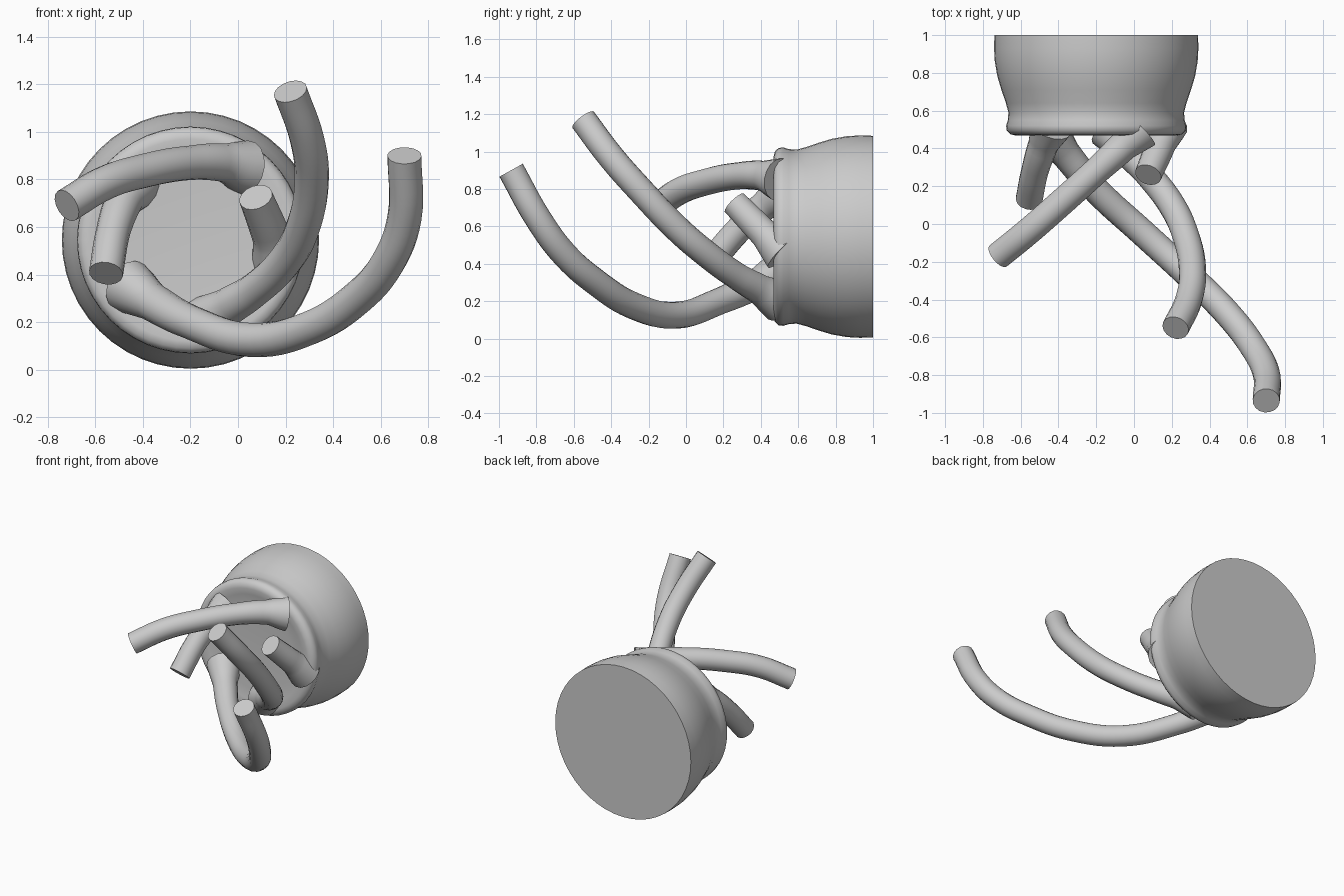
import bpy, bmesh
from math import sin, cos, pi
from mathutils import Vector

if "Cube" in bpy.data.objects:
    bpy.data.objects.remove(bpy.data.objects["Cube"])

CX, CZ = -0.20, 0.545   # body axis runs along y


def smooth(obj, angle):
    bpy.ops.object.select_all(action='DESELECT')
    obj.select_set(True)
    bpy.context.view_layer.objects.active = obj
    bpy.ops.object.shade_smooth_by_angle(angle=angle)


def lathe_y(name, profile, sides=48):
    """Spin a (radius, y) profile round the body axis and cap both ends."""
    bm = bmesh.new()
    rings = []
    for r, y in profile:
        rings.append([bm.verts.new((CX + r * cos(2 * pi * i / sides), y,
                                    CZ + r * sin(2 * pi * i / sides)))
                      for i in range(sides)])
    for a, b in zip(rings, rings[1:]):
        for i in range(sides):
            j = (i + 1) % sides
            bm.faces.new((a[i], a[j], b[j], b[i]))
    bm.faces.new(rings[0])
    bm.faces.new(rings[-1])
    bmesh.ops.recalc_face_normals(bm, faces=bm.faces)
    mesh = bpy.data.meshes.new(name)
    bm.to_mesh(mesh)
    bm.free()
    obj = bpy.data.objects.new(name, mesh)
    bpy.context.collection.objects.link(obj)
    smooth(obj, 0.8)


def tentacle(name, points, radius=0.072):
    """Round tube through the points, flared where it leaves the body."""
    curve = bpy.data.curves.new(name, 'CURVE')
    curve.dimensions = '3D'
    curve.bevel_depth = radius
    curve.bevel_resolution = 6
    curve.resolution_u = 6
    curve.use_fill_caps = True
    spline = curve.splines.new('BEZIER')
    spline.bezier_points.add(len(points) - 1)
    flare = [1.6, 1.12]
    for i, (bp, co) in enumerate(zip(spline.bezier_points, points)):
        bp.co = Vector(co)
        bp.handle_left_type = bp.handle_right_type = 'AUTO'
        bp.radius = flare[i] if i < 2 else 1.0
    obj = bpy.data.objects.new(name, curve)
    bpy.context.collection.objects.link(obj)
    bpy.ops.object.select_all(action='DESELECT')
    obj.select_set(True)
    bpy.context.view_layer.objects.active = obj
    bpy.ops.object.convert(target='MESH')
    smooth(bpy.context.object, 0.8)


# Bell-shaped body with a rolled front rim
lathe_y("body", [
    (0.30, 0.485), (0.38, 0.478), (0.425, 0.468), (0.455, 0.475),
    (0.474, 0.495), (0.477, 0.52), (0.468, 0.55), (0.465, 0.59),
    (0.478, 0.64), (0.502, 0.71), (0.523, 0.78), (0.537, 0.86),
    (0.541, 0.93), (0.539, 1.0)])

# Five curling tentacles, base to tip
tentacle("long_tentacle", [
    (-0.46, 0.50, 0.35), (-0.36, 0.37, 0.285), (-0.20, 0.18, 0.20),
    (0.05, -0.05, 0.125), (0.30, -0.28, 0.175), (0.50, -0.48, 0.30),
    (0.63, -0.65, 0.45), (0.70, -0.79, 0.64), (0.70, -0.935, 0.90)])
tentacle("raised_tentacle", [
    (-0.13, 0.50, 0.20), (-0.04, 0.39, 0.265), (0.07, 0.27, 0.335),
    (0.20, 0.10, 0.46), (0.27, -0.05, 0.59), (0.31, -0.25, 0.80),
    (0.29, -0.40, 0.97), (0.22, -0.55, 1.17)])
tentacle("upper_tentacle", [
    (0.03, 0.50, 0.85), (-0.06, 0.41, 0.87), (-0.20, 0.28, 0.87),
    (-0.40, 0.10, 0.835), (-0.56, -0.04, 0.785), (-0.72, -0.17, 0.69)])
tentacle("left_tentacle", [
    (-0.44, 0.52, 0.78), (-0.48, 0.42, 0.71), (-0.525, 0.28, 0.58),
    (-0.555, 0.13, 0.405)])
tentacle("right_stub_tentacle", [
    (0.17, 0.52, 0.46), (0.14, 0.42, 0.56), (0.075, 0.26, 0.725)])
